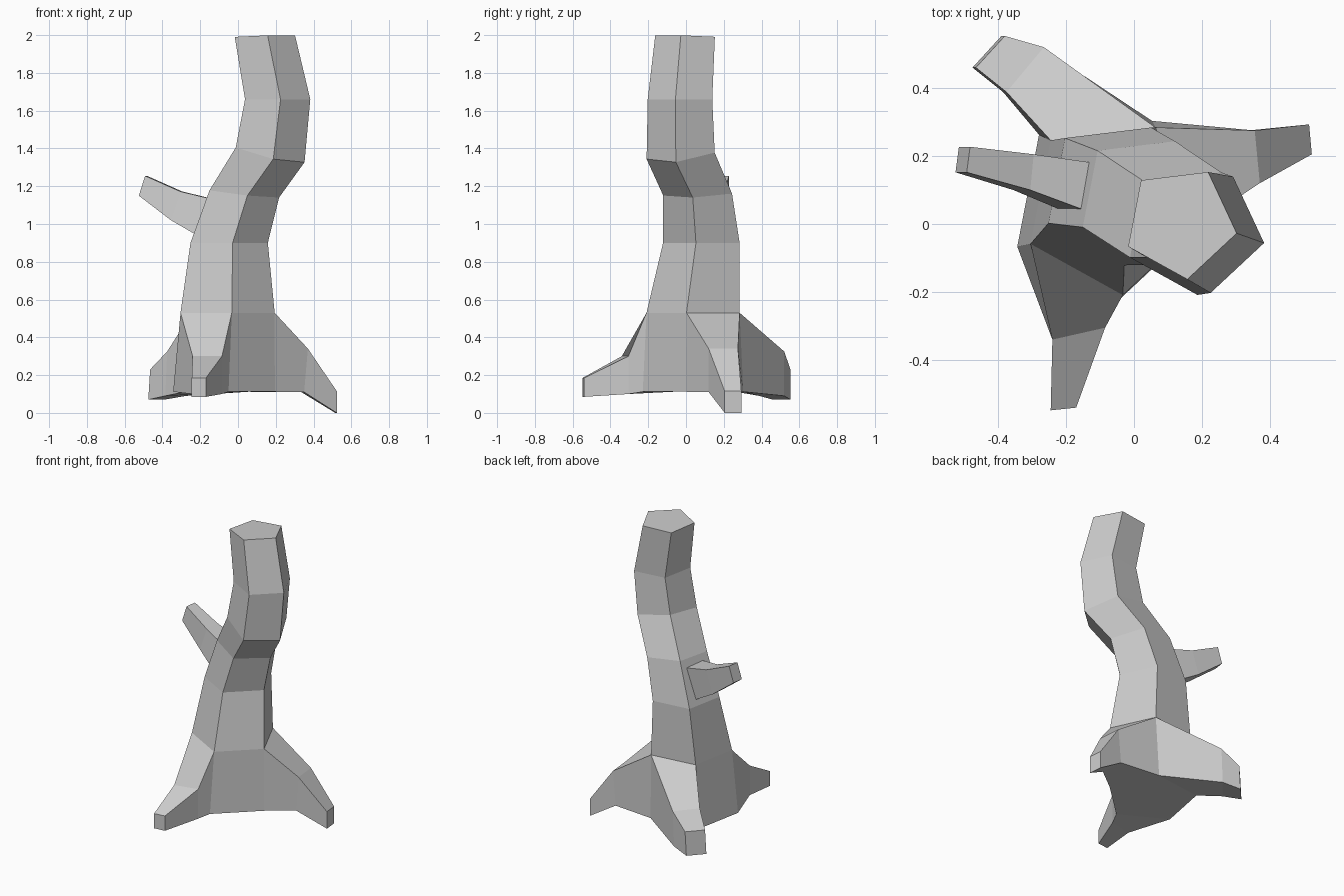
import bpy
import bmesh
from math import cos, sin, radians

SIDES = 5
START_ANGLE = radians(205)

default_cube = bpy.data.objects.get("Cube")
if default_cube:
    bpy.data.objects.remove(default_cube, do_unlink=True)

# One plain bark colour
bark = bpy.data.materials.new("bark_grey")
bark.use_nodes = True
bark.diffuse_color = (0.6, 0.6, 0.6, 1)
bark.node_tree.nodes["Principled BSDF"].inputs["Base Color"].default_value = bark.diffuse_color


def add_loop(bm, points):
    return [bm.verts.new(point) for point in points]


def pentagon(x, y, z, radius, slope_x=0, slope_y=0):
    """Points of one trunk ring, tilted by the two slopes."""
    points = []
    for side in range(SIDES):
        angle = START_ANGLE + radians(360) * side / SIDES
        dx, dy = radius * cos(angle), radius * sin(angle)
        points.append((x + dx, y + dy, z + slope_x * dx + slope_y * dy))
    return points


def limb_section(left, right, low, high, lean=0):
    """Four-sided limb section; lean shifts the upper edge along x."""
    (lx, ly), (rx, ry) = left, right
    return [(lx, ly, low), (rx, ry, low),
            (rx + lean, ry, high), (lx + lean, ly, high)]


def skin(bm, loops, skip=()):
    """Join neighbouring loops with quads, leaving out skipped sides of the first band."""
    for band, (lower, upper) in enumerate(zip(loops, loops[1:])):
        count = len(lower)
        for side in range(count):
            if band == 0 and side in skip:
                continue
            after = (side + 1) % count
            bm.faces.new((lower[side], lower[after], upper[after], upper[side]))


def finish(bm, name):
    bmesh.ops.recalc_face_normals(bm, faces=bm.faces)
    mesh = bpy.data.meshes.new(name)
    bm.to_mesh(mesh)
    bm.free()
    mesh.materials.append(bark)
    obj = bpy.data.objects.new(name, mesh)
    bpy.context.collection.objects.link(obj)
    return obj


# Bent trunk: centre, height, radius and tilt of each ring
trunk_rings = [
    pentagon(-.085, .054, .112, .285),
    pentagon(-.065, .053, .53, .264),
    pentagon(-.055, .094, .90, .217),
    pentagon(.026, .073, 1.163, .195, slope_x=-.11, slope_y=.05),
    pentagon(.163, -.017, 1.376, .193, slope_x=-.23, slope_y=.14),
    pentagon(.203, -.021, 1.66, .183),
    pentagon(.136, .005, 1.993, .169, slope_x=.03, slope_y=-.03),
]

# Roots grow out of three sides of the lowest band: middle and end sections
roots = {
    0: [limb_section((-.24, -.34), (-.085, -.305), .10, .30),
        limb_section((-.245, -.548), (-.17, -.54), .085, .185)],
    2: [limb_section((.35, .12), (.335, .275), .11, .34, lean=.02),
        limb_section((.523, .205), (.515, .293), 0, .115)],
    3: [limb_section((-.275, .52), (-.385, .388), .09, .325, lean=.01),
        limb_section((-.39, .553), (-.475, .46), .07, .23, lean=.01)],
}

bm = bmesh.new()
rings = [add_loop(bm, ring) for ring in trunk_rings]
skin(bm, rings, skip=roots)
bm.faces.new(rings[0])
bm.faces.new(rings[-1])
for side, sections in roots.items():
    after = (side + 1) % SIDES
    opening = [rings[0][side], rings[0][after], rings[1][after], rings[1][side]]
    loops = [opening] + [add_loop(bm, section) for section in sections]
    skin(bm, loops)
    bm.faces.new(loops[-1])
finish(bm, "trunk_with_roots")

# Broken side branch, its base sunk slightly into the trunk
branch_sections = [
    limb_section((-.19, .18), (-.20, .035), .93, 1.13, lean=.07),
    limb_section((-.345, .205), (-.355, .10), 1.02, 1.172, lean=.05),
    limb_section((-.515, .227), (-.525, .152), 1.15, 1.255, lean=.033),
]
bm = bmesh.new()
loops = [add_loop(bm, section) for section in branch_sections]
skin(bm, loops)
bm.faces.new(loops[0])
bm.faces.new(loops[-1])
finish(bm, "side_branch")
